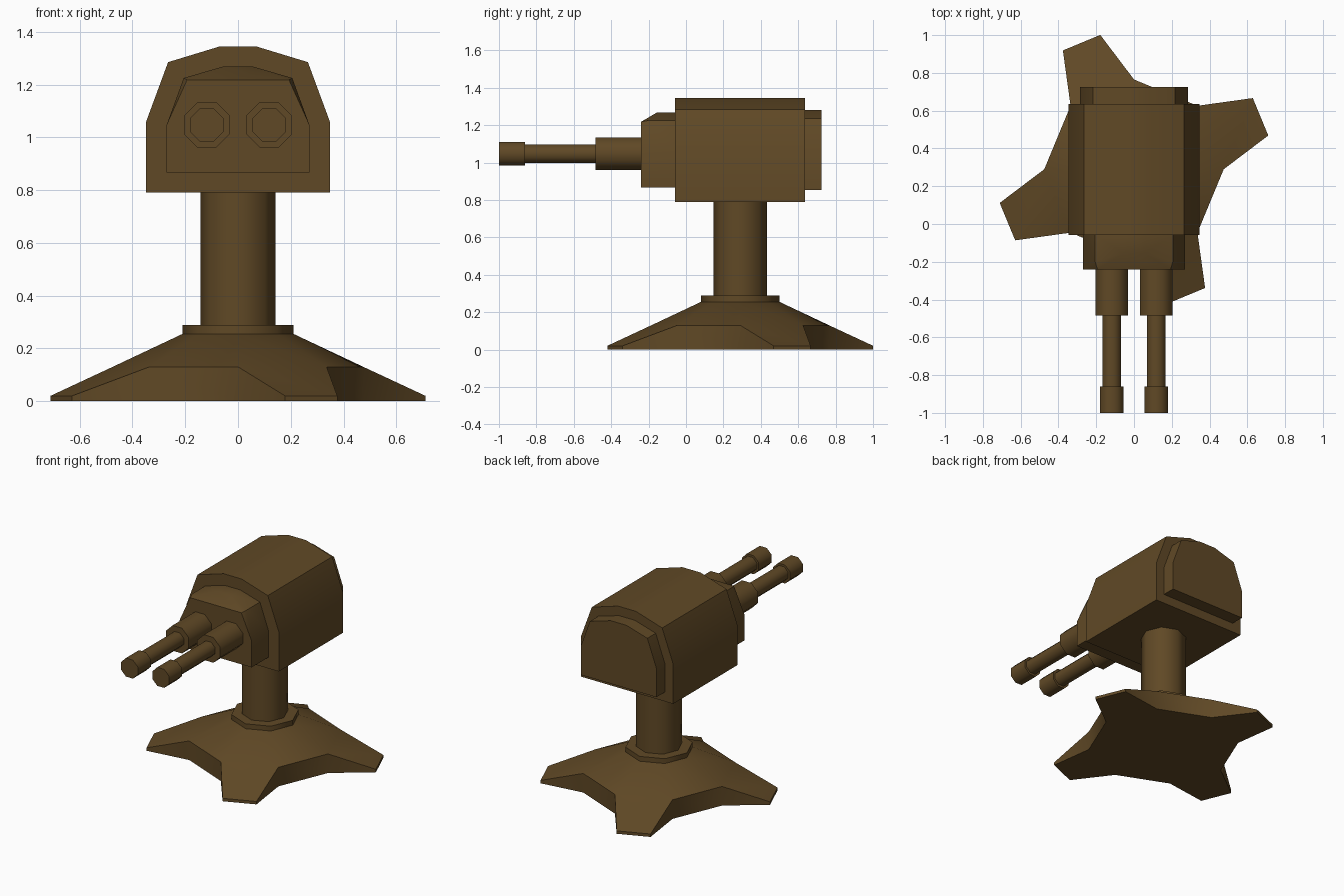
import bpy, bmesh, math
from mathutils import Vector, Matrix

if "Cube" in bpy.data.objects:
    bpy.data.objects.remove(bpy.data.objects["Cube"])

brown = bpy.data.materials.new("dark_brown_metal")
brown.diffuse_color = (0.117, 0.066, 0.019, 1)
brown.use_nodes = True
brown.node_tree.nodes["Principled BSDF"].inputs["Base Color"].default_value = brown.diffuse_color
CY = 0.29  # pedestal axis


def finish(bm, name):
    bmesh.ops.recalc_face_normals(bm, faces=bm.faces)
    me = bpy.data.meshes.new(name)
    bm.to_mesh(me)
    bm.free()
    ob = bpy.data.objects.new(name, me)
    bpy.context.collection.objects.link(ob)
    me.materials.append(brown)
    bpy.ops.object.select_all(action='DESELECT')
    ob.select_set(True)
    bpy.context.view_layer.objects.active = ob
    bpy.ops.object.shade_smooth_by_angle(angle=math.radians(48))
    return ob


def polar(r, deg, z):
    a = math.radians(deg)
    return Vector((r * math.cos(a), CY + r * math.sin(a), z))


def octagon_prism(name, r, start, end, rot=0.0):
    start, end = Vector(start), Vector(end)
    d = end - start
    m = (Matrix.Translation((start + end) / 2)
         @ d.to_track_quat('Z', 'Y').to_matrix().to_4x4()
         @ Matrix.Rotation(math.radians(rot), 4, 'Z'))
    bm = bmesh.new()
    bmesh.ops.create_cone(bm, cap_ends=True, segments=8, radius1=r, radius2=r,
                          depth=d.length, matrix=m)
    return finish(bm, name)


def hull_profile(inset):
    # half outline of the housing, moved inwards by inset
    half = [(0.348 - inset, 0.79 + inset), (0.348 - inset, 1.06 - 0.18 * inset),
            (0.265 - 0.77 * inset, 1.285 - 0.78 * inset), (0.068 - 0.13 * inset, 1.345 - inset)]
    return half + [(-x, z) for x, z in reversed(half)]


def extruded(name, profile, y0, y1):
    bm = bmesh.new()
    f = bm.faces.new([bm.verts.new((x, y0, z)) for x, z in profile])
    ext = bmesh.ops.extrude_face_region(bm, geom=[f], use_keep_orig=True)
    bmesh.ops.translate(bm, vec=(0, y1 - y0, 0),
                        verts=[g for g in ext['geom'] if isinstance(g, bmesh.types.BMVert)])
    return finish(bm, name)


# four-footed base: sloped octagon with a foot pulled from every other edge
bm = bmesh.new()
top = [bm.verts.new(polar(0.21, 45 * i, 0.255)) for i in range(8)]
mid = [bm.verts.new(polar(0.475, 45 * i, 0.13)) for i in range(8)]
low = [bm.verts.new(polar(0.475, 45 * i, 0)) for i in range(8)]
bm.faces.new(top)
bm.faces.new(low)
for i in range(8):
    j = (i + 1) % 8
    bm.faces.new((top[i], top[j], mid[j], mid[i]))
    if i % 2:
        bm.faces.new((mid[i], mid[j], low[j], low[i]))
    else:
        c = 45 * i + 22.5
        ta, tb = [bm.verts.new(polar(0.733, c + s * 8.4, 0.02)) for s in (-1, 1)]
        ba, bb = [bm.verts.new(polar(0.733, c + s * 8.4, 0)) for s in (-1, 1)]
        bm.faces.new((mid[i], mid[j], tb, ta))
        bm.faces.new((low[i], low[j], bb, ba))
        bm.faces.new((ta, tb, bb, ba))
        bm.faces.new((mid[i], ta, ba, low[i]))
        bm.faces.new((mid[j], tb, bb, low[j]))
finish(bm, "base_feet")

# collar and column
octagon_prism("collar", 0.21, (0, CY, 0.25), (0, CY, 0.288))
octagon_prism("column", 0.143, (0, CY, 0.28), (0, CY, 0.8))

# housing and rear plate
extruded("housing", hull_profile(0), -0.058, 0.635)
extruded("rear_plate", hull_profile(0.063), 0.63, 0.725)

# front block with bevelled top edge
p = hull_profile(0.077)
pts = [(x, -0.055, z) for x, z in p]
pts += [(x, -0.155 if z > 1.25 else (-0.2 if z > 1.1 else -0.24), z) for x, z in p]
pts += [(s * 0.193, -0.24, 1.218) for s in (-1, 1)]
bm = bmesh.new()
for q in pts:
    bm.verts.new(q)
r = bmesh.ops.convex_hull(bm, input=bm.verts)
bmesh.ops.dissolve_limit(bm, angle_limit=0.01, verts=bm.verts, edges=bm.edges)
finish(bm, "front_block")

# twin guns
for side, s in (("left", -1), ("right", 1)):
    for part, apothem, y0, y1 in (("sleeve", 0.086, -0.23, -0.485),
                                  ("barrel", 0.049, -0.48, -0.865),
                                  ("muzzle", 0.063, -0.86, -1.0)):
        octagon_prism(f"{side}_{part}", apothem / math.cos(math.pi / 8),
                      (s * 0.118, y0, 1.047), (s * 0.118, y1, 1.047), 22.5)
